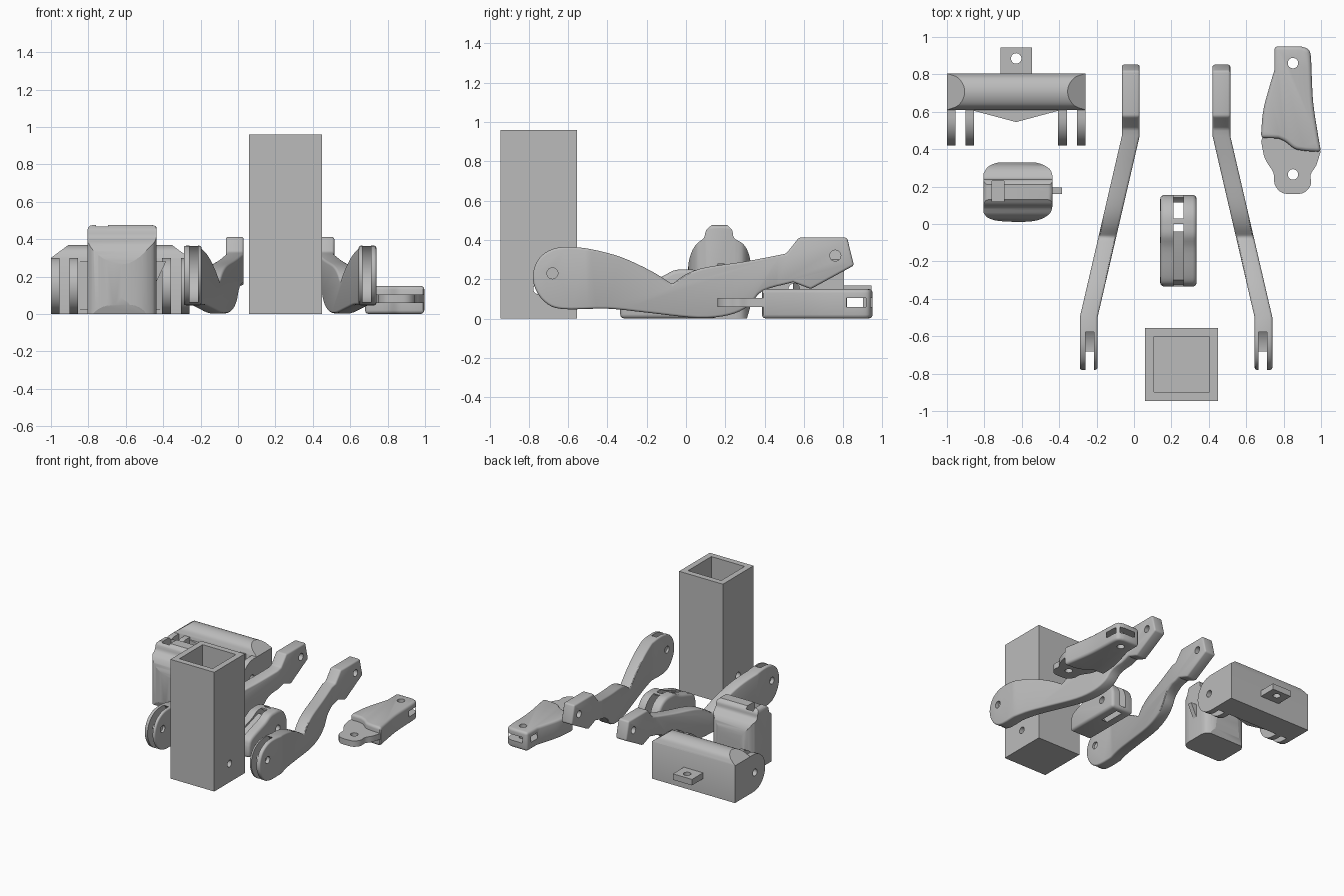
import bpy, bmesh, math
from mathutils import Vector

if "Cube" in bpy.data.objects:
    bpy.data.objects.remove(bpy.data.objects["Cube"])

grey = bpy.data.materials.new("plain grey")
grey.diffuse_color = (0.5, 0.5, 0.5, 1)
grey.use_nodes = True
grey.node_tree.nodes["Principled BSDF"].inputs["Base Color"].default_value = grey.diffuse_color


def spline(pts, n=4):
    """Smooth open curve through 2D points."""
    p = [Vector(q) for q in pts]
    p = [2 * p[0] - p[1]] + p + [2 * p[-1] - p[-2]]
    out = []
    for i in range(1, len(p) - 2):
        a, b, c, d = p[i - 1:i + 3]
        for k in range(n):
            t = k / n
            out.append(0.5 * (2 * b + (c - a) * t + (2 * a - 5 * b + 4 * c - d) * t * t
                              + (3 * b - a - 3 * c + d) * t ** 3))
    return [tuple(v) for v in out] + [tuple(pts[-1])]


def arc(cx, cy, r, a0, a1, n=16):
    return [(cx + r * math.cos(math.radians(a0 + (a1 - a0) * i / n)),
             cy + r * math.sin(math.radians(a0 + (a1 - a0) * i / n))) for i in range(n + 1)]


def apply_mod(ob, mod):
    bpy.context.view_layer.objects.active = ob
    bpy.ops.object.modifier_apply(modifier=mod.name)


def finish(ob):
    bpy.ops.object.select_all(action='DESELECT')
    ob.select_set(True)
    bpy.context.view_layer.objects.active = ob
    bpy.ops.object.shade_smooth_by_angle(angle=math.radians(32))


def prism(name, pts, lo, hi, axis='x', bevel=0.0, seg=3, edit=None):
    """Extrude a profile: (y, z) points along x, or (x, y) points along z."""
    bm = bmesh.new()
    place = (lambda p: (lo, p[0], p[1])) if axis == 'x' else (lambda p: (p[0], p[1], lo))
    face = bm.faces.new([bm.verts.new(place(p)) for p in pts])
    bmesh.ops.remove_doubles(bm, verts=bm.verts[:], dist=0.0005)
    new = bmesh.ops.extrude_face_region(bm, geom=bm.faces[:])['geom']
    step = Vector((hi - lo, 0, 0)) if axis == 'x' else Vector((0, 0, hi - lo))
    bmesh.ops.translate(bm, vec=step, verts=[g for g in new if isinstance(g, bmesh.types.BMVert)])
    if edit:
        edit(bm)
    bmesh.ops.recalc_face_normals(bm, faces=bm.faces[:])
    me = bpy.data.meshes.new(name)
    bm.to_mesh(me)
    bm.free()
    me.materials.append(grey)
    ob = bpy.data.objects.new(name, me)
    bpy.context.collection.objects.link(ob)
    if bevel:
        m = ob.modifiers.new("bevel", 'BEVEL')
        m.width, m.segments, m.limit_method = bevel, seg, 'ANGLE'
        m.angle_limit = math.radians(40)
        apply_mod(ob, m)
    finish(ob)
    return ob


def cut(ob, *cutters):
    for c in cutters:
        c.hide_render = True
        m = ob.modifiers.new("cut", 'BOOLEAN')
        m.operation, m.solver, m.object = 'DIFFERENCE', 'EXACT', c
        apply_mod(ob, m)
        bpy.data.objects.remove(c)
    finish(ob)


def rod(a, b, r, lo, hi, axis='x', n=24):
    return prism("cutter", arc(a, b, r, 0, 360 - 360 / n, n - 1), lo, hi, axis)


def rect(x0, x1, y0, y1):
    return [(x0, y0), (x1, y0), (x1, y1), (x0, y1)]


# Square socket tube with a pin hole
tube = prism("square_tube", rect(0.06, 0.45, -0.945, -0.555), 0, 0.96, 'z')
cut(tube, prism("cutter", rect(0.107, 0.403, -0.898, -0.602), 0.05, 1.1, 'z'),
    rod(-0.75, 0.15, 0.027, 0, 0.6))

# Pair of bent arms, each with a forked round end
arm_profile = (
    spline([(-0.07, 0.175), (0, 0.225), (0.1, 0.26), (0.3, 0.29), (0.51, 0.33)])
    + [(0.575, 0.412), (0.82, 0.412), (0.855, 0.27), (0.635, 0.15)]
    + spline([(0.545, 0.185), (0.39, 0.14), (0.32, 0.065), (0.22, 0.018), (0.06, 0.003),
              (-0.2, 0.03), (-0.4, 0.05), (-0.63, 0.048), (-0.72, 0.085), (-0.77, 0.16),
              (-0.778, 0.235), (-0.745, 0.31), (-0.68, 0.353), (-0.6, 0.365),
              (-0.48, 0.352), (-0.33, 0.312), (-0.18, 0.243), (-0.07, 0.175)])[:-1])


def bend(side):
    def edit(bm):
        for y in (0.47, -0.5):
            bmesh.ops.bisect_plane(bm, geom=bm.verts[:] + bm.edges[:] + bm.faces[:],
                                   plane_co=(0, y, 0), plane_no=(0, 1, 0))
        for v in bm.verts:
            v.co.x += 0.225 * min(1, max(0, (0.47 - v.co.y) / 0.97))
            v.co.x = 0.225 + side * (v.co.x - 0.225)
    return edit


for side, label in ((1, "right_arm"), (-1, "left_arm")):
    arm = prism(label, arm_profile, 0.42, 0.515, bevel=0.012, edit=bend(side))
    mid = 0.225 + side * 0.4625
    cut(arm, rod(-0.68, 0.23, 0.17, mid - 0.023, mid + 0.023, n=40),
        rod(-0.68, 0.23, 0.028, mid - 0.1, mid + 0.1),
        rod(0.76, 0.32, 0.028, 0.225 + side * 0.24 - 0.1, 0.225 + side * 0.24 + 0.1))

# Flat link: thick body with a slotted rear end, and a thin front tongue
link = prism("link_body",
             spline([(1.0, 0.385), (0.98, 0.5), (0.958, 0.65), (0.95, 0.8), (0.945, 0.9),
                     (0.93, 0.935), (0.89, 0.95)])
             + [(0.75, 0.95)]
             + spline([(0.75, 0.82), (0.72, 0.72), (0.69, 0.6), (0.678, 0.46)])
             + spline([(0.77, 0.458), (0.81, 0.44), (0.86, 0.402), (0.92, 0.39)]),
             0, 0.15, 'z', bevel=0.02)
cut(link, rod(0.85, 0.86, 0.108, 0.058, 0.105, 'z', 32), rod(0.85, 0.86, 0.028, -0.1, 0.3, 'z'))
tongue = prism("link_tongue",
               [(0.69, 0.48)]
               + spline([(0.68, 0.44), (0.7, 0.35), (0.745, 0.275), (0.753, 0.21), (0.79, 0.168),
                         (0.85, 0.16), (0.91, 0.168), (0.945, 0.21), (0.945, 0.265),
                         (0.975, 0.315), (0.997, 0.385)])
               + [(0.98, 0.48)], 0.058, 0.105, 'z')
cut(tongue, rod(0.85, 0.265, 0.028, -0.1, 0.3, 'z'))


# Crossbar with sloped ends
def slope_ends(bm):
    for x, s in ((-1.0, -1), (-0.26, 1)):
        bmesh.ops.bisect_plane(bm, geom=bm.verts[:] + bm.edges[:] + bm.faces[:],
                               plane_co=(x, 0, 0.30), plane_no=(s * 0.07, 0, 0.095),
                               clear_outer=True)
        bmesh.ops.holes_fill(bm, edges=[e for e in bm.edges if e.is_boundary], sides=0)


prism("crossbar", [(0.61, 0), (0.805, 0)]
      + spline([(0.805, 0.30), (0.785, 0.34), (0.75, 0.362), (0.708, 0.37),
                (0.665, 0.362), (0.63, 0.34), (0.61, 0.30)]), -1.0, -0.26, edit=slope_ends)

# Four round-ended lugs on the crossbar
for i, (x0, x1) in enumerate(((-1, -0.955), (-0.902, -0.856), (-0.406, -0.358), (-0.305, -0.26))):
    lug = prism(f"crossbar_lug_{i + 1}",
                arc(0.57, 0.15, 0.15, 90, 270, 20) + [(0.66, 0), (0.66, 0.30)], x0, x1)
    cut(lug, rod(0.55, 0.15, 0.028, x0 - 0.02, x1 + 0.02))

# Pointed front of the crossbar and its rear tab
prism("crossbar_wedge", [(-0.855, 0.62), (-0.855, 0.605), (-0.63, 0.545), (-0.406, 0.605),
                         (-0.406, 0.62)], 0.02, 0.28, 'z')
tab = prism("crossbar_tab", rect(-0.715, -0.545, 0.79, 0.945), 0.12, 0.168, 'z')
cut(tab, rod(-0.63, 0.885, 0.028, 0, 0.3, 'z'))

# Shouldered block with a raised ridge, pocket and triangular peg
block = prism("shoulder_block",
              [(0.03, 0.0)]
              + spline([(0.012, 0.05), (0.01, 0.24), (0.022, 0.32), (0.05, 0.375), (0.09, 0.41),
                        (0.103, 0.45), (0.13, 0.475)])
              + spline([(0.21, 0.475), (0.235, 0.45), (0.245, 0.41), (0.29, 0.38),
                        (0.317, 0.335), (0.33, 0.26), (0.325, 0.05)]) + [(0.31, 0.0)],
              -0.805, -0.435)
# Rounded outline seen from above
trim = prism("trim", spline([(-0.805, 0.06), (-0.775, 0.03), (-0.7, 0.014), (-0.55, 0.014),
                             (-0.47, 0.04), (-0.437, 0.09), (-0.435, 0.25), (-0.465, 0.305),
                             (-0.55, 0.332), (-0.7, 0.332), (-0.775, 0.31), (-0.805, 0.27)]),
             -0.1, 0.475, 'z', bevel=0.03)
m = block.modifiers.new("round", 'BOOLEAN')
m.operation, m.solver, m.object = 'INTERSECT', 'EXACT', trim
apply_mod(block, m)
bpy.data.objects.remove(trim)
cut(block, prism("cutter", rect(-0.76, -0.695, 0.12, 0.23), 0.38, 0.6, 'z'))


# Peg: flat top narrowing down into the block
def taper(bm):
    for v in bm.verts:
        if v.co.z < 0.2 and v.co.x > -0.4:
            v.co.x = -0.437


prism("shoulder_peg", rect(-0.46, -0.385, 0.16, 0.196), 0.17, 0.28, 'z', edit=taper)

# Foot with a slotted round heel and a grooved toe
foot = prism("foot", [(-0.335, 0)]
             + spline([(-0.335, 0.09), (-0.315, 0.14), (-0.25, 0.172), (-0.13, 0.21),
                       (-0.06, 0.245), (0.015, 0.25)])
             + arc(0.015, 0.11, 0.14, 80, 0, 10) + [(0.155, 0.0)],
             0.14, 0.335, bevel=0.022)
cut(foot, rod(0.03, 0.105, 0.135, 0.212, 0.264, n=36),
    prism("cutter", rect(0.03, 0.2, 0.03, 0.3), 0.212, 0.264),
    prism("cutter", [(-0.4, 0.075), (-0.325, 0.075), (-0.3, 0.135), (-0.24, 0.16), (-0.1, 0.205),
                     (0, 0.23), (0, 0.3), (-0.4, 0.3)], 0.212, 0.264),
    rod(0.03, 0.105, 0.027, 0, 0.5))
